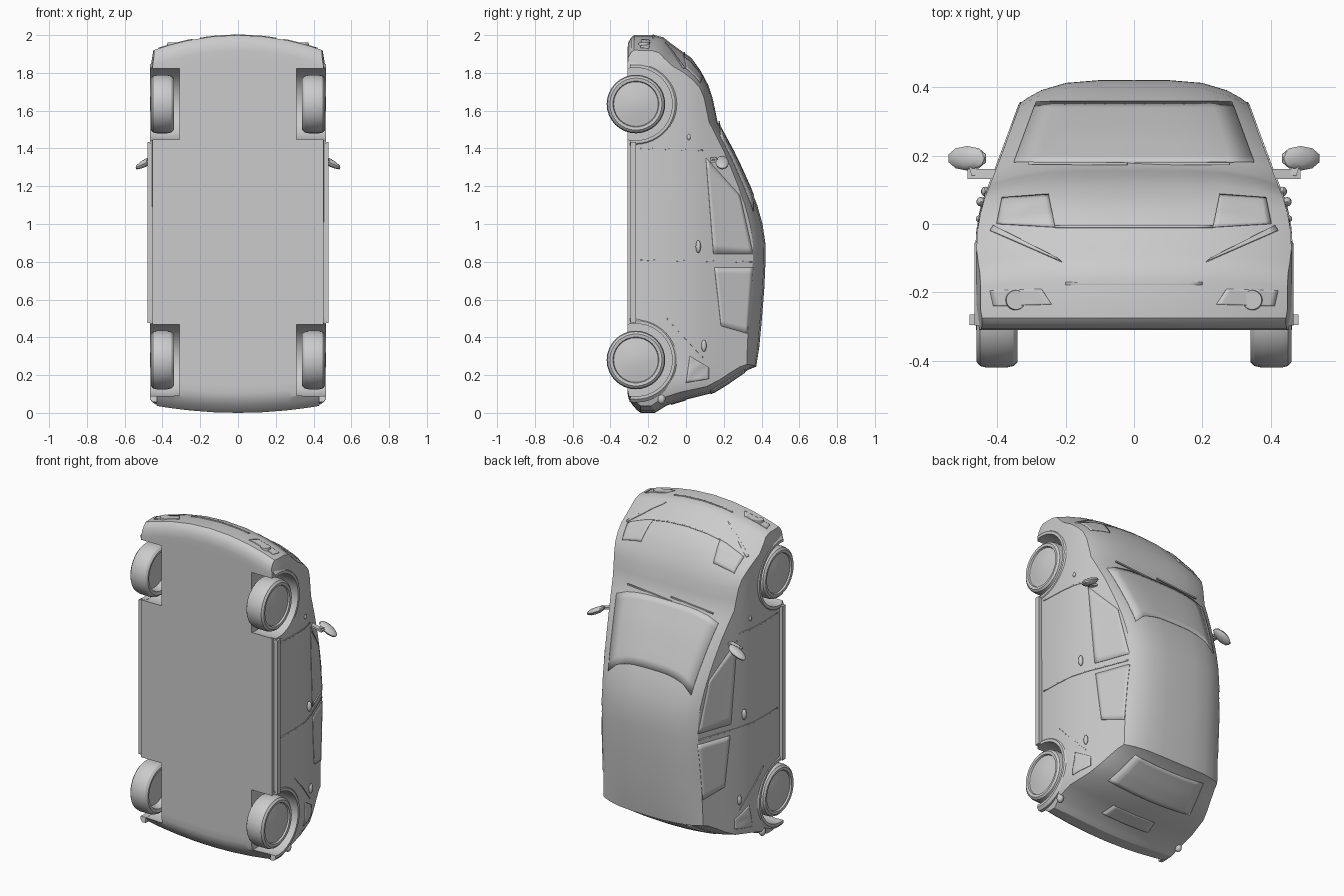
import bpy, bmesh, math
from mathutils import Vector, Matrix
from mathutils.bvhtree import BVHTree

if "Cube" in bpy.data.objects:
    bpy.data.objects.remove(bpy.data.objects["Cube"])

# One plain grey for the whole model
grey = bpy.data.materials.new("plain_grey")
grey.diffuse_color = (0.6, 0.6, 0.6, 1)
grey.use_nodes = True
grey.node_tree.nodes["Principled BSDF"].inputs["Base Color"].default_value = grey.diffuse_color


def make_object(name, bm, angle=30):
    bmesh.ops.recalc_face_normals(bm, faces=bm.faces)
    mesh = bpy.data.meshes.new(name)
    bm.to_mesh(mesh)
    bm.free()
    ob = bpy.data.objects.new(name, mesh)
    bpy.context.collection.objects.link(ob)
    mesh.materials.append(grey)
    bpy.ops.object.select_all(action='DESELECT')
    ob.select_set(True)
    bpy.context.view_layer.objects.active = ob
    if angle:
        bpy.ops.object.shade_smooth_by_angle(angle=math.radians(angle))
    return ob


def table(points, v):
    """Linear lookup in a list of (key, value) pairs."""
    if v <= points[0][0]:
        return points[0][1]
    for (a, p), (b, q) in zip(points, points[1:]):
        if v <= b:
            return p + (q - p) * (v - a) / (b - a)
    return points[-1][1]


# ---- body: sections lofted from tail (z = 0) to nose (z = 2), roof towards +y
TOP = [(0, -.165), (.015, -.14), (.04, -.1), (.07, 0), (.105, .14), (.15, .215), (.19, .272),
       (.228, .33), (.245, .372), (.35, .388), (.5, .402), (.65, .414), (.8, .421), (.9, .42),
       (1, .405), (1.1, .377), (1.2, .337), (1.3, .292), (1.38, .254), (1.47, .205), (1.54, .167),
       (1.6, .155), (1.67, .14), (1.735, .118), (1.81, .078), (1.88, .028), (1.92, -.03),
       (1.96, -.085), (1.988, -.12), (2, -.165)]
BOTTOM = [(0, -.24), (.015, -.26), (.06, -.3), (.1, -.31), (1.95, -.31), (1.98, -.3), (2, -.275)]
WIDTH = [(-.31, .452), (-.25, .462), (-.1, .462), (0, .456), (.06, .442), (.117, .42),
         (.2, .388), (.35, .333), (.42, .30)]
TAPER = [(0, .93), (.05, .97), (.12, 1), (1.92, 1), (2, .97)]
CROWN = [(0, .02), (.1, .03), (.25, .05), (.4, .07), (1.1, .065), (1.5, .045), (1.9, .045), (2, .02)]
U = [-1, -.94, -.82, -.6, -.3, 0, .3, .6, .82, .94, 1]
ROWS = [.12, .28, .45, .62, .78, .9]


def bow(x, z):
    """Nose and tail curve back towards the corners."""
    nose = min(max((z - 1.7) / .2, 0), 1)
    tail = min(max((.4 - z) / .3, 0), 1)
    return z - .4 * x * x * nose + .2 * x * x * tail


def section(z):
    t, b, k = table(TOP, z), table(BOTTOM, z), table(TAPER, z)
    d = table(CROWN, z)
    yc = t - d
    xb, xc = table(WIDTH, b) * k, table(WIDTH, yc) * k
    side = [(table(WIDTH, b + (yc - b) * s) * k, b + (yc - b) * s) for s in ROWS]
    pts = [(xb * u, b) for u in U] + side
    pts += [(xc * u, yc + d * (1 - abs(u) ** 4)) for u in reversed(U)]
    pts += [(-x, y) for x, y in reversed(side)]
    return [Vector((x, y, bow(x, z))) for x, y in pts]


bm = bmesh.new()
rings = [[bm.verts.new(p) for p in section(z)] for z, _ in TOP]
n, m, s = len(rings[0]), len(U), len(ROWS)
for a, b in zip(rings, rings[1:]):
    for i in range(n):
        bm.faces.new((a[i], a[(i + 1) % n], b[(i + 1) % n], b[i]))
for r in (rings[0], rings[-1]):
    up = list(reversed(r[m + s:2 * m + s]))
    for j in range(1, m - 2):
        bm.faces.new((r[j], r[j + 1], up[j + 1], up[j]))
    bm.faces.new(r[m - 2:m + s + 2])
    bm.faces.new(r[2 * m + s - 2:] + r[:2])
bmesh.ops.recalc_face_normals(bm, faces=bm.faces)
skin = BVHTree.FromBMesh(bm)
body = make_object("body", bm, 0)

# Wheel wells cut out of the body
WHEEL_Y, WHEELS_Z = -.265, (.28, 1.635)
for z in WHEELS_Z:
    for side in (-1, 1):
        cb = bmesh.new()
        bmesh.ops.create_cone(cb, cap_ends=True, segments=40, radius1=.193, radius2=.193, depth=.4,
                              matrix=Matrix.Translation((side * .51, WHEEL_Y, z))
                              @ Matrix.Rotation(math.pi / 2, 4, 'Y'))
        cutter = make_object("well_cutter", cb, 0)
        cutter.hide_render = True
        mod = body.modifiers.new("well", 'BOOLEAN')
        mod.operation, mod.solver, mod.object = 'DIFFERENCE', 'EXACT', cutter
        bpy.context.view_layer.objects.active = body
        bpy.ops.object.modifier_apply(modifier=mod.name)
        bpy.data.objects.remove(cutter)
bpy.ops.object.select_all(action='DESELECT')
body.select_set(True)
bpy.ops.object.shade_smooth_by_angle(angle=math.radians(28))


# ---- lathed wheels and arch lips
def lathe(name, profile, centre, side, start=0, end=2 * math.pi, steps=32, closed=False):
    """Turn a (x, radius) profile about the axle."""
    bm = bmesh.new()
    full = end - start > 6.28
    rows = []
    for i in range(steps if full else steps + 1):
        a = start + (end - start) * i / steps
        rows.append([bm.verts.new((side * x, centre[0] + r * math.cos(a), centre[1] + r * math.sin(a)))
                     for x, r in profile])
    k = len(profile)
    for a, b in zip(rows, rows[1:] + (rows[:1] if full else [])):
        for j in range(k if closed else k - 1):
            bm.faces.new((a[j], a[(j + 1) % k], b[(j + 1) % k], b[j]))
    if not full:
        bm.faces.new(rows[0])
        bm.faces.new(rows[-1])
    bmesh.ops.remove_doubles(bm, verts=bm.verts, dist=1e-5)
    return make_object(name, bm)


WHEEL = [(.39, 0), (.39, .11), (.345, .118), (.34, .138), (.352, .15), (.375, .155), (.43, .155),
         (.45, .15), (.46, .138), (.458, .122), (.448, .118), (.452, .09), (.462, .04), (.462, 0)]
LIP = [(.43, .192), (.466, .192), (.466, .208), (.452, .225), (.43, .225)]
for label, z in zip(("rear", "front"), WHEELS_Z):
    for side, hand in ((-1, "left"), (1, "right")):
        lathe(f"{label}_wheel_{hand}", WHEEL, (WHEEL_Y, z), side)
        lathe(f"{label}_arch_{hand}", LIP, (WHEEL_Y, z), side, -1.72, 1.72, 24, True)


# ---- thin plates that follow the body skin
def plate(name, corners, axis, sign=1, mirror=False, steps=10):
    """Quad in (y, z) seen along x, or in (x, y) seen along z, laid on the skin."""
    a, b, c, d = [Vector(p) for p in corners]
    bm = bmesh.new()
    grid = []
    for i in range(steps + 1):
        row = []
        for j in range(steps + 1):
            u, v = i / steps, j / steps
            p = a.lerp(b, u).lerp(d.lerp(c, u), v)
            if axis == 'x':
                start, ray = Vector((3 * sign, p.x, p.y)), Vector((-sign, 0, 0))
            else:
                x = -p.x if mirror else p.x
                start, ray = Vector((x, p.y, 4 * sign)), Vector((0, 0, -sign))
            hit, normal, _, _ = skin.ray_cast(start, ray)
            row.append(bm.verts.new(hit + normal * .001) if hit else None)
        grid.append(row)
    for r, q in zip(grid, grid[1:]):
        for j in range(steps):
            f = (r[j], q[j], q[j + 1], r[j + 1])
            if all(f):
                bm.faces.new(f)
    ob = make_object(name, bm)
    mod = ob.modifiers.new("thickness", 'SOLIDIFY')
    mod.thickness, mod.offset = .006, 0


SIDE_PLATES = {
    "front_side_window": [(.105, 1.35), (.145, .84), (.355, .84), (.285, 1.15)],
    "rear_side_window": [(.15, .77), (.185, .46), (.325, .42), (.355, .77)],
    "door_seam": [(-.24, .812), (-.24, .806), (.35, .796), (.35, .802)],
    "front_door_seam": [(-.24, 1.403), (-.24, 1.397), (.09, 1.387), (.09, 1.393)],
    "rear_door_seam": [(-.1, .502), (-.1, .496), (.09, .29), (.09, .296)],
    "tail_lamp": [(.0, .16), (.02, .3), (.12, .24), (.12, .18)],
}
for side, hand in ((-1, "left"), (1, "right")):
    for name, quad in SIDE_PLATES.items():
        plate(f"{name}_{hand}", quad, 'x', side)
    flip = side < 0
    plate(f"headlight_{hand}", [(.23, -.01), (.40, 0), (.385, .075), (.25, .085)], 'z', 1, flip)
    plate(f"headlight_crease_{hand}", [(.21, -.112), (.225, -.1), (.41, -.005), (.42, -.02)], 'z', 1, flip)
    plate(f"fog_lamp_pocket_{hand}", [(.24, -.235), (.41, -.24), (.42, -.195), (.27, -.19)], 'z', 1, flip)
plate("windscreen", [(-.35, .18), (.35, .18), (.285, .355), (-.285, .355)], 'z')
plate("bonnet_seam", [(-.23, -.012), (.23, -.012), (.23, -.007), (-.23, -.007)], 'z')
plate("grille_edge", [(-.2, -.178), (.2, -.178), (.2, -.17), (-.2, -.17)], 'z')
plate("rear_window", [(-.3, .13), (.3, .13), (.25, .31), (-.25, .31)], 'z', -1)
plate("number_plate_panel", [(-.17, -.08), (.17, -.08), (.15, 0), (-.15, 0)], 'z', -1)


# ---- small solid parts
def blob(name, centre, size, side, shear=0, subdivisions=2, angle=30):
    bm = bmesh.new()
    bmesh.ops.create_icosphere(bm, subdivisions=subdivisions, radius=1)
    for v in bm.verts:
        x, y, z = (v.co[i] * size[i] for i in range(3))
        v.co = (side * (centre[0] + x), centre[1] + y, centre[2] + z + shear * x)
    make_object(name, bm, angle)


def bar(name, a, b, width, height):
    a, b = Vector(a), Vector(b)
    bm = bmesh.new()
    bmesh.ops.create_cube(bm, size=1)
    turn = (b - a).to_track_quat('X', 'Y').to_matrix().to_4x4()
    bm.transform(Matrix.Translation((a + b) / 2) @ turn @ Matrix.Diagonal(((b - a).length, width, height, 1)))
    make_object(name, bm, 0)


for side, hand in ((-1, "left"), (1, "right")):
    blob(f"mirror_{hand}", (.487, .192, 1.325), (.058, .036, .022), side, -.5)
    bar(f"mirror_arm_{hand}", (side * .39, .146, 1.35), (side * .485, .146, 1.33), .012, .03)
    bar(f"mirror_post_{hand}", (side * .465, .142, 1.335), (side * .475, .18, 1.332), .02, .02)
    blob(f"front_handle_{hand}", (.447, .065, .88), (.014, .014, .034), side)
    blob(f"rear_handle_{hand}", (.435, .095, .355), (.012, .014, .032), side)
    blob(f"indicator_{hand}", (.454, .015, 1.46), (.008, .01, .016), side)
    blob(f"rear_reflector_{hand}", (.435, -.13, .075), (.02, .022, .03), side)
    bar(f"sill_{hand}", (side * .45, -.28, .475), (side * .45, -.28, 1.435), .06, .03)
    # fog lamp with raised rim
    bm = bmesh.new()
    bmesh.ops.create_cone(bm, cap_ends=True, segments=20, radius1=.036, radius2=.028, depth=.04,
                          matrix=Matrix.Translation((side * .345, -.222, 1.94)))
    make_object(f"fog_lamp_{hand}", bm)
# Wipers resting at the foot of the windscreen
for name, x0, x1 in (("wiper_left", -.31, -.02), ("wiper_right", -.03, .28)):
    bar(name, (x0, .178, 1.515), (x1, .176, 1.54), .008, .008)
